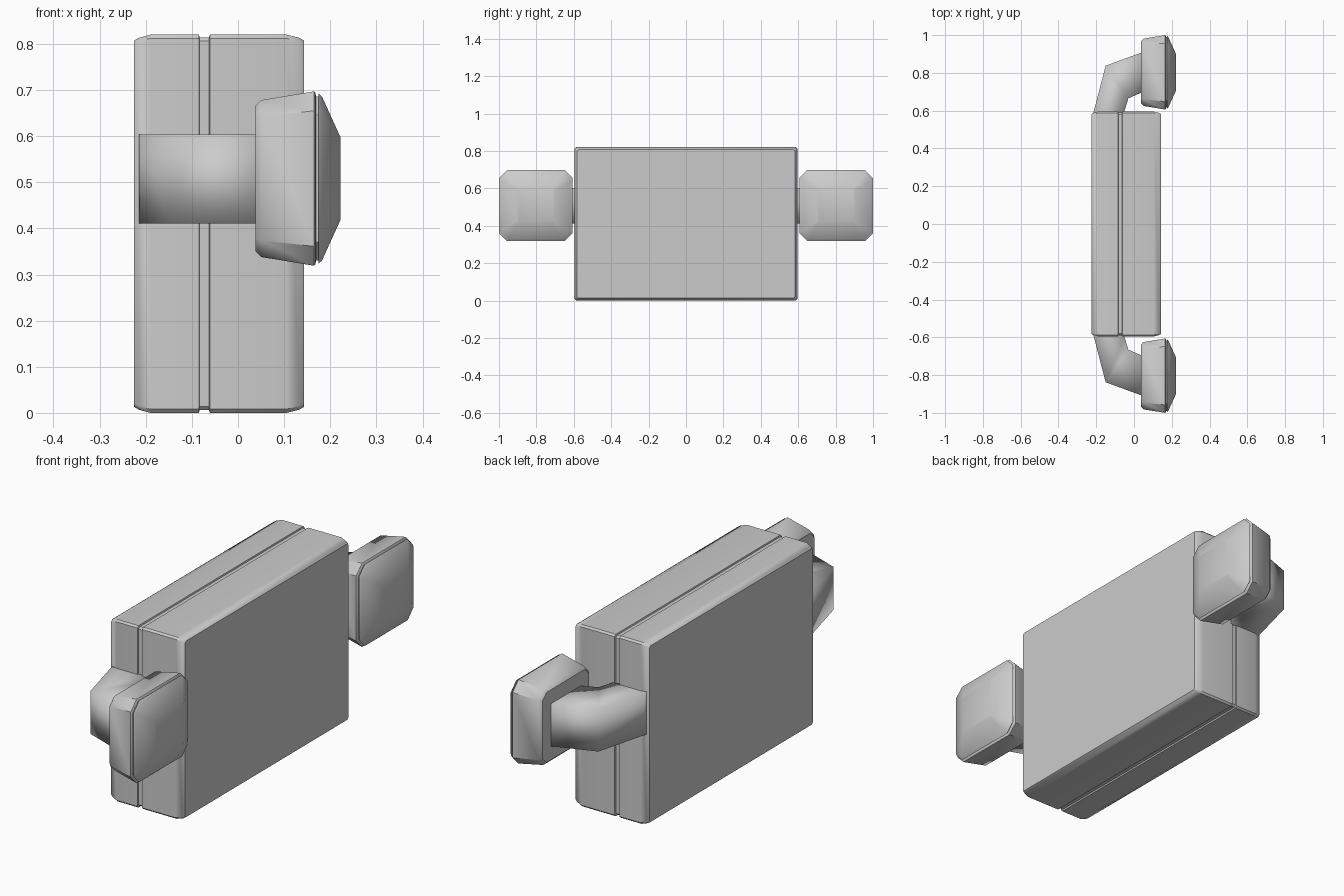
import bpy, bmesh, math

if "Cube" in bpy.data.objects:
    bpy.data.objects.remove(bpy.data.objects["Cube"])


def loft(name, rings, smooth_angle):
    """Skin a list of equal-length point rings and cap both ends."""
    bm = bmesh.new()
    loops = [[bm.verts.new(p) for p in ring] for ring in rings]
    n = len(loops[0])
    for a, b in zip(loops, loops[1:]):
        for i in range(n):
            j = (i + 1) % n
            bm.faces.new((a[i], a[j], b[j], b[i]))
    bm.faces.new(loops[0])
    bm.faces.new(loops[-1])
    bmesh.ops.recalc_face_normals(bm, faces=bm.faces[:])
    mesh = bpy.data.meshes.new(name)
    bm.to_mesh(mesh)
    bm.free()
    obj = bpy.data.objects.new(name, mesh)
    bpy.context.collection.objects.link(obj)
    bpy.ops.object.select_all(action='DESELECT')
    obj.select_set(True)
    bpy.context.view_layer.objects.active = obj
    bpy.ops.object.shade_smooth_by_angle(angle=math.radians(smooth_angle))
    return obj


def chamfered_ring(x, cy, cz, hy, hz, c):
    """Rectangle with cut corners, lying across the x axis."""
    pts = [(hy, hz - c), (hy - c, hz), (c - hy, hz), (-hy, hz - c),
           (-hy, c - hz), (c - hy, -hz), (hy - c, -hz), (hy, c - hz)]
    return [(x, cy + y, cz + z) for y, z in pts]


# Main block: shallow edge slopes and a thin seam groove all round
body = [(-0.225, 0.013), (-0.215, 0.007), (-0.19, 0.0), (-0.085, 0.0),
        (-0.083, 0.006), (-0.063, 0.006), (-0.061, 0.0),
        (0.105, 0.0), (0.133, 0.007), (0.143, 0.013)]
loft("main_block", [chamfered_ring(x, 0, 0.41, 0.595 - d, 0.41 - d, 0.008)
                    for x, d in body], 40)

# Bent arm plan: (outer point, inner point) at each station
arm = [((-0.219, 0.57), (-0.06, 0.57)), ((-0.212, 0.6), (-0.05, 0.6)),
       ((-0.15, 0.838), (-0.03, 0.665)), ((0.06, 0.915), (0.06, 0.705))]
arm_low, arm_high = 0.411, 0.603

# Pad sections: x, half size, corner cut
pad = [(0.038, 0.158, 0.03), (0.05, 0.17, 0.036), (0.165, 0.189, 0.042),
       (0.168, 0.186, 0.041), (0.169, 0.178, 0.04), (0.174, 0.178, 0.04),
       (0.175, 0.184, 0.041), (0.182, 0.178, 0.04), (0.222, 0.09, 0.006)]

for side, s in (("left", -1), ("right", 1)):
    # Square-section arm
    rings = [[(o[0], s * o[1], arm_low), (i[0], s * i[1], arm_low),
              (i[0], s * i[1], arm_high), (o[0], s * o[1], arm_high)]
             for o, i in arm]
    loft(side + "_arm", rings, 180)
    # Tapered end pad with a seam and a low pyramid front
    loft(side + "_pad", [chamfered_ring(x, s * 0.803, 0.508, h + 0.008, h, c)
                         for x, h, c in pad], 40)
